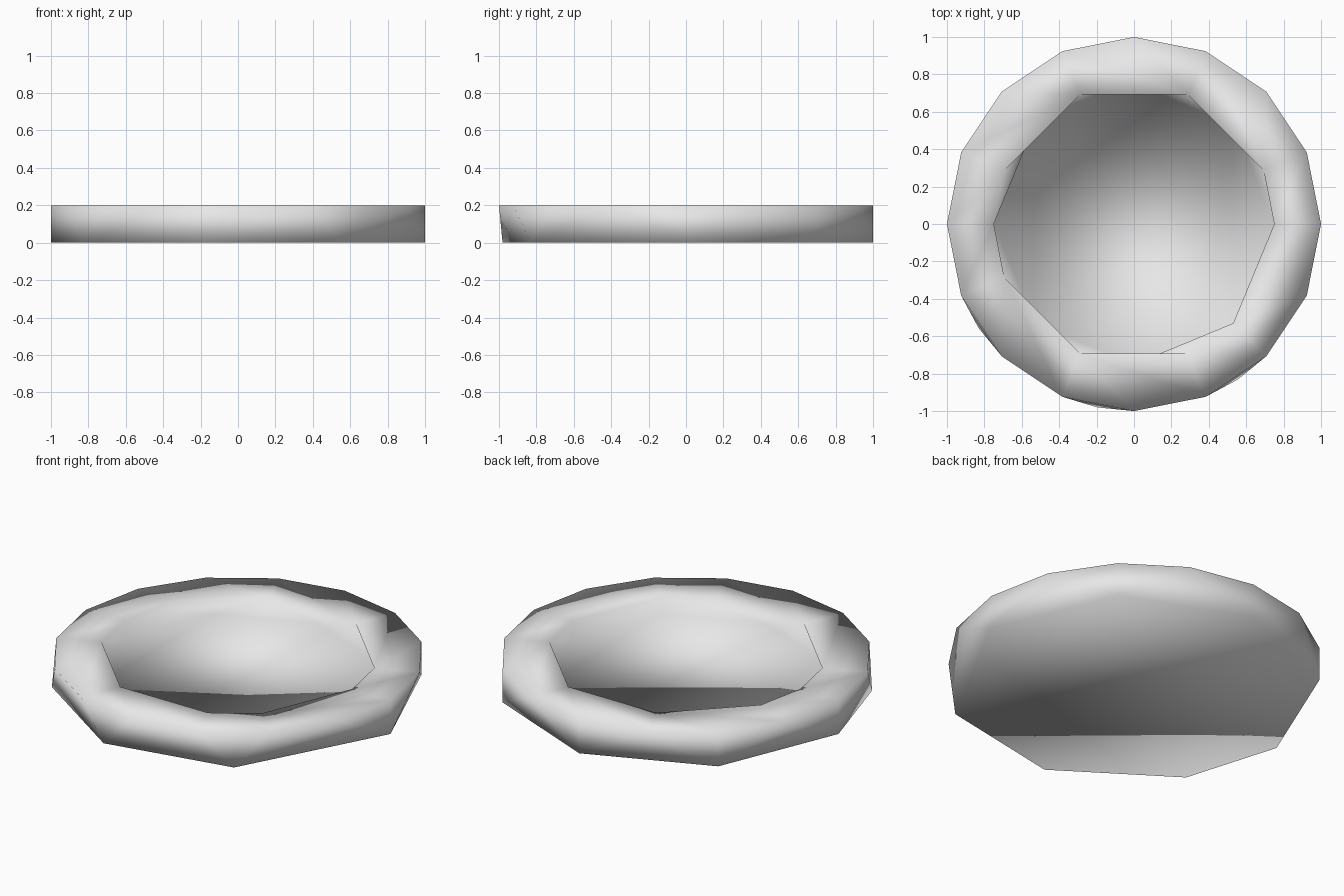
import bpy, bmesh, math

if "Cube" in bpy.data.objects:
    bpy.data.objects.remove(bpy.data.objects["Cube"])

# Corner angles (degrees) of each ring of the shallow dish
OUTER_TOP = [i * 22.5 for i in range(16)]
OUTER_BASE = [0, 45, 90, 135, 180, 213.75, 258.75, 303.75]
INNER_RIM = [0, 22.5, 67.5, 112.5, 157.5, 180, 202.5, 247.5, 292.5, 315]
FLOOR = [i * 45 for i in range(8)]

bm = bmesh.new()


def ring(angles, radius, z):
    verts = [bm.verts.new((radius * math.cos(math.radians(a)),
                           radius * math.sin(math.radians(a)), z)) for a in angles]
    return verts, list(angles) + [360]


def bridge(ring_a, ring_b):
    """Triangle strip between two rings with different corner counts."""
    (va, aa), (vb, ab) = ring_a, ring_b
    i = j = 0
    while i < len(va) or j < len(vb):
        a, b = va[i % len(va)], vb[j % len(vb)]
        if j == len(vb) or (i < len(va) and aa[i + 1] <= ab[j + 1]):
            i += 1
            bm.faces.new((a, va[i % len(va)], b))
        else:
            j += 1
            bm.faces.new((a, vb[j % len(vb)], b))


base = ring(OUTER_BASE, 1.0, 0.0)
top = ring(OUTER_TOP, 1.0, 0.2)
rim = ring(INNER_RIM, 0.75, 0.2)
floor = ring(FLOOR, 0.75, 0.1)

# Outer wall, rim top, inner wall
bridge(base, top)
bridge(top, rim)
bridge(rim, floor)
# Recessed floor and underside
bm.faces.new(floor[0])
bm.faces.new(base[0])

bmesh.ops.recalc_face_normals(bm, faces=bm.faces)
for f in bm.faces:
    f.smooth = True

mesh = bpy.data.meshes.new("dish")
bm.to_mesh(mesh)
bm.free()

grey = bpy.data.materials.new("light grey")
grey.diffuse_color = (0.8, 0.8, 0.8, 1)
grey.use_nodes = True
grey.node_tree.nodes["Principled BSDF"].inputs["Base Color"].default_value = grey.diffuse_color
mesh.materials.append(grey)
bpy.context.collection.objects.link(bpy.data.objects.new("dish", mesh))
